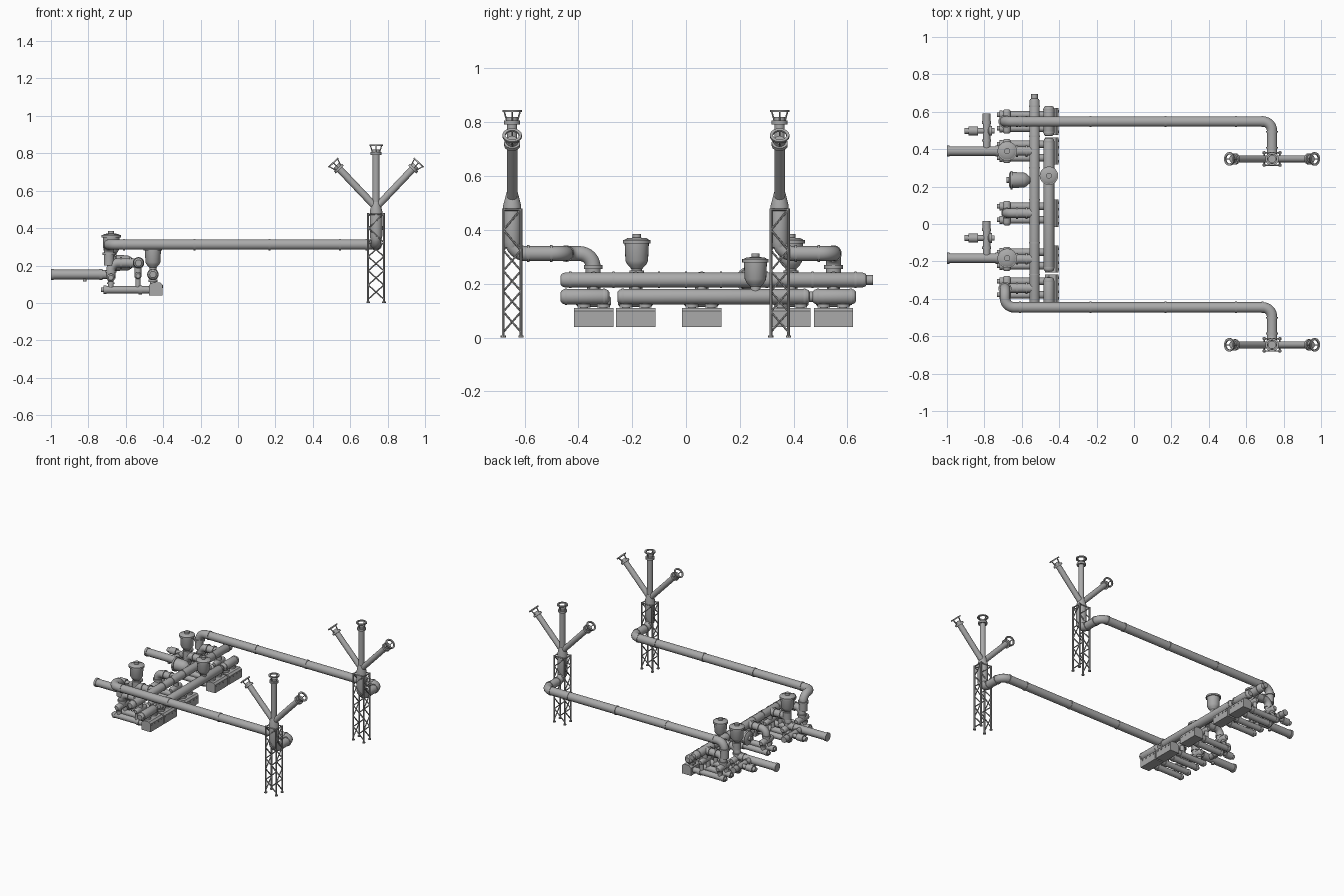
import bpy
import bmesh
from math import cos, sin, pi
from mathutils import Vector

default_cube = bpy.data.objects.get("Cube")
if default_cube:
    bpy.data.objects.remove(default_cube, do_unlink=True)

steel = bpy.data.materials.new("steel_grey")
steel.use_nodes = True
steel_colour = (0.4, 0.4, 0.4, 1)
steel.diffuse_color = steel_colour
steel.node_tree.nodes["Principled BSDF"].inputs["Base Color"].default_value = steel_colour

parts = []
X, Y, Z = Vector((1, 0, 0)), Vector((0, 1, 0)), Vector((0, 0, 1))


def finish(name, bm):
    bmesh.ops.remove_doubles(bm, verts=bm.verts, dist=0.00001)
    bmesh.ops.recalc_face_normals(bm, faces=bm.faces)
    mesh = bpy.data.meshes.new(name)
    bm.to_mesh(mesh)
    bm.free()
    mesh.materials.append(steel)
    part = bpy.data.objects.new(name, mesh)
    bpy.context.collection.objects.link(part)
    parts.append(part)
    return part


def skin(name, rings, caps=True):
    """Bridge a list of point rings into one surface."""
    bm = bmesh.new()
    loops = [[bm.verts.new(p) for p in ring] for ring in rings]
    count = len(loops[0])
    for low, high in zip(loops, loops[1:]):
        for i in range(count):
            j = (i + 1) % count
            bm.faces.new((low[i], low[j], high[j], high[i]))
    if caps:
        bm.faces.new(loops[0][::-1])
        bm.faces.new(loops[-1])
    return finish(name, bm)


def circle(centre, side, up, radius, sides):
    return [centre + radius * (side * cos(2 * pi * i / sides) + up * sin(2 * pi * i / sides))
            for i in range(sides)]


def lathe(name, start, direction, profile, sides=20, caps=True):
    """Turn (distance, radius) pairs round an axis."""
    start, axis = Vector(start), Vector(direction).normalized()
    side = axis.orthogonal().normalized()
    up = axis.cross(side)
    return skin(name, [circle(start + axis * d, side, up, r, sides) for d, r in profile], caps)


def rod(name, start, end, radius, sides=20):
    span = Vector(end) - Vector(start)
    return lathe(name, start, span, [(0, radius), (span.length, radius)], sides)


def bent_pipe(name, corners, radius, bend=0.05, sides=20):
    """Sweep a pipe along square corners with round elbows."""
    corners = [Vector(c) for c in corners]
    path = [corners[0]]
    for before, corner, after in zip(corners, corners[1:], corners[2:]):
        d1, d2 = (corner - before).normalized(), (after - corner).normalized()
        centre = corner + bend * (d2 - d1)
        for step in range(9):
            t = step * pi / 16
            path.append(centre + bend * (d1 * sin(t) - d2 * cos(t)))
    path.append(corners[-1])
    old = (path[1] - path[0]).normalized()
    side, rings = old.orthogonal().normalized(), []
    for i, point in enumerate(path):
        tangent = (path[min(i + 1, len(path) - 1)] - path[max(i - 1, 0)]).normalized()
        side = old.rotation_difference(tangent) @ side
        old = tangent
        rings.append(circle(point, side, tangent.cross(side), radius, sides))
    return skin(name, rings)


def flange(name, centre, axis, radius, width=0.012):
    axis = Vector(axis).normalized()
    return lathe(name, Vector(centre) - axis * width / 2, axis, [(0, radius), (width, radius)])


def capsule(name, start, end, radius):
    span = Vector(end) - Vector(start)
    n = span.length
    return lathe(name, start, span, [(0, radius * .6), (.006, radius * .87), (.016, radius),
                                     (n - .016, radius), (n - .006, radius * .87), (n, radius * .6)])


def bowl(name, base, axis, size=1):
    profile = [(0, .02), (.02, .02), (.035, .034), (.05, .042), (.115, .045), (.115, .052),
               (.128, .052), (.128, .046), (.134, .036), (.136, .016), (.15, .016)]
    return lathe(name, base, axis, [(d * size, r * size) for d, r in profile], 24)


# Towers: lattice legs, riser and three vents with ring tops
MAST = 0.738


def vent(base, direction, length):
    base, axis = Vector(base), Vector(direction).normalized()
    lathe("vent_pipe", base, axis, [(0, .019), (length - .05, .019), (length - .05, .03),
                                    (length - .036, .03), (length - .036, .021), (length - .022, .021)])
    lathe("vent_ring", base + axis * (length - .004), axis,
          [(0, .036), (.008, .036), (.008, .025), (0, .025), (0, .036)], 24, False)
    side = Y
    up = axis.cross(side)
    for root, tip in zip(circle(base + axis * (length - .04), side, up, .019, 4),
                         circle(base + axis * length, side, up, .03, 4)):
        rod("vent_ring_strut", root, tip, .003, 6)


def tower(y):
    feet = [Vector((MAST + sx * .042, y + sy * .033, 0))
            for sx, sy in ((-1, -1), (1, -1), (1, 1), (-1, 1))]
    levels, bays = [.02 + i * .076 for i in range(7)], 6
    for i, foot in enumerate(feet):
        other = feet[(i + 1) % 4]
        rod("tower_leg", foot, foot + Z * .48, .0055, 8)
        rod("tower_foot", foot, foot + Z * .007, .01, 8)
        rod("tower_top_rail", foot + Z * .475, other + Z * .475, .004, 6)
        for bay in range(bays):
            a, b = (foot, other) if bay % 2 else (other, foot)
            rod("tower_brace", a + Z * levels[bay], b + Z * levels[bay + 1], .004, 6)
    lathe("tower_riser", (MAST, y, .335), Z, [(0, .028), (.02, .034), (.155, .034), (.205, .021)])
    vent((MAST, y, .51), Z, .332)
    for sx in (-1, 1):
        vent((MAST, y, .51), (sx * .228, 0, .24), .331)


# Long overhead pipes from the plant to each tower
HIGH = 0.312
for y, drop in ((.548, .548), (-.446, -.345)):
    end = y - .2
    corners = [(-.69, drop, .2), (-.69, drop, HIGH)]
    if drop != y:
        corners.append((-.69, y, HIGH))
    corners += [(MAST, y, HIGH), (MAST, end, HIGH), (MAST, end, .38)]
    bent_pipe("overhead_pipe", corners, .028)
    for x in (-.61, -.233, .168, .545, .688):
        flange("overhead_collar", (x, y, HIGH), X, .031, .01)
    for offset in (.055, .14):
        flange("overhead_collar", (MAST, y - offset, HIGH), Y, .032, .01)
    flange("drop_flange", (-.69, drop, .262), Z, .035, .014)
    tower(end)

# Collecting headers
UPPER, LOWER = -.532, -.455
capsule("upper_header", (UPPER, -.466, .214), (UPPER, .672, .214), .028)
lathe("upper_header_cap", (UPPER, .665, .214), Y, [(0, .018), (.03, .018)], 16)
for y in (-.43, -.27, -.1, .0, .13, .3, .47, .63):
    flange("upper_header_collar", (UPPER, y, .214), Y, .031, .008)
for low, high in ((-.466, -.285), (-.255, .46), (.47, .632)):
    capsule("lower_header", (LOWER, low, .152), (LOWER, high, .152), .029)
    for y in (low + .02, high - .02):
        flange("lower_header_collar", (LOWER, y, .152), Y, .031, .008)

# Compressor units under the headers
for y in (-.343, -.187, .058, .39, .548):
    outline = [(-.475, .04), (-.404, .04), (-.404, .098), (-.416, .11), (-.455, .11), (-.475, .095)]
    skin("unit_block", [[Vector((x, y + s * .073, z)) for x, z in outline] for s in (-1, 1)])
    for offset in (-.036, .036):
        at = y + offset
        lathe("unit_cylinder", (-.732, at, .07), X,
              [(0, .012), (.012, .012), (.012, .022), (.03, .022), (.03, .02), (.2, .02),
               (.2, .024), (.22, .024), (.22, .02), (.262, .02)], 16)
        rod("suction_riser", (LOWER, at, .1), (LOWER, at, .15), .015, 16)
        flange("suction_flange", (LOWER, at, .118), Z, .024, .014)
        rod("discharge_riser", (-.535, at, .07), (-.535, at, .15), .014, 16)
        rod("valve_stem", (-.68, at, .07), (-.68, at, .125), .015, 16)
        flange("valve_flange", (-.68, at, .105), Z, .02, .01)
    for offset in (-.055, -.02, .02, .055):
        flange("block_bolt", (-.404, y + offset, .088), X, .007, .006)
    capsule("unit_manifold", (-.68, y - .065, .135), (-.68, y + .065, .135), .022)
    capsule("discharge_manifold", (-.535, y - .058, .145), (-.535, y + .058, .145), .019)
    rod("header_link", (-.535, y, .145), (-.535, y, .214), .018, 16)
    bent_pipe("unit_outlet", [(-.68, y, .13), (-.68, y, .214), (UPPER, y, .214)], .025, .04)
    for x in (-.625, -.575):
        flange("outlet_flange", (x, y, .214), X, .031)
    flange("outlet_riser_flange", (-.68, y, .168), Z, .03)

# Inlet lines with side branches and receiver bowls
for y in (.39, -.183):
    lathe("inlet_pipe", (-1, y, .152), X, [(0, .03), (.014, .03), (.014, .026), (.26, .026),
                                          (.26, .03), (.275, .03), (.275, .024), (.32, .024)])
    rod("bowl_column", (-.678, y, .2), (-.678, y, .25), .028)
    bowl("receiver_bowl", (-.678, y, .235), Z)
    lathe("branch_pipe", (-.788, y, .152), Y, [(0, .02), (.05, .02), (.05, .025), (.062, .025),
          (.062, .02), (.145, .02), (.145, .025), (.16, .025), (.16, .021), (.2, .021)])
    lathe("branch_valve", (-.905, y + .108, .152), X, [(0, .016), (.02, .016), (.02, .024), (.07, .024),
          (.07, .015), (.12, .015), (.13, .026), (.145, .026), (.145, .014), (.16, .014)], 16)
    rod("branch_drain", (-.82, y, .115), (-.82, y, .15), .01, 12)

# Extra bowls on the headers
bowl("lower_header_bowl", (LOWER, .258, .17), Z, .95)
bowl("side_bowl", (-.54, .235, .214), -X, .95)

bpy.ops.object.select_all(action="DESELECT")
for part in parts:
    part.select_set(True)
bpy.context.view_layer.objects.active = parts[0]
bpy.ops.object.shade_smooth_by_angle()
